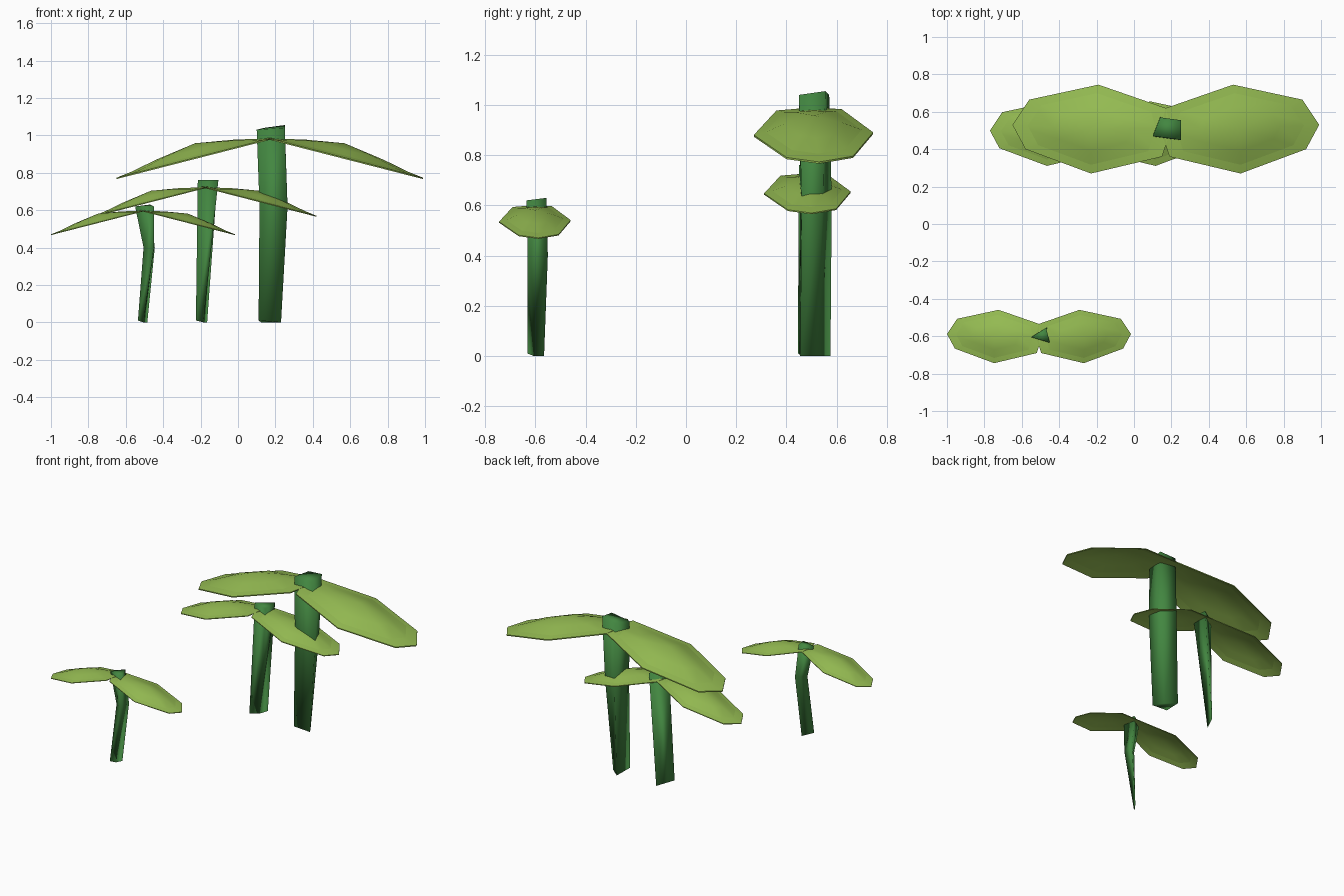
import bpy, bmesh, math

cube = bpy.data.objects.get("Cube")
if cube:
    bpy.data.objects.remove(cube, do_unlink=True)


def material(name, rgb):
    m = bpy.data.materials.new(name)
    m.use_nodes = True
    m.diffuse_color = (*rgb, 1)
    m.node_tree.nodes["Principled BSDF"].inputs["Base Color"].default_value = (*rgb, 1)
    return m


STEM = material("stem_green", (0.055, 0.24, 0.052))
LEAF = material("leaf_green", (0.30, 0.50, 0.085))


def loft(name, rings, mat, ends=None):
    """Skin counter-clockwise rings, bottom to top; close with caps or fans to end points."""
    bm = bmesh.new()
    loops = [[bm.verts.new(p) for p in ring] for ring in rings]
    n = len(loops[0])
    for a, b in zip(loops, loops[1:]):
        for i in range(n):
            j = (i + 1) % n
            bm.faces.new((a[i], a[j], b[j], b[i]))
    for k, loop in enumerate((loops[0][::-1], loops[-1])):
        if ends:
            tip = bm.verts.new(ends[k])
            for i in range(n):
                bm.faces.new((loop[i], loop[(i + 1) % n], tip))
        else:
            bm.faces.new(loop)
    mesh = bpy.data.meshes.new(name)
    bm.to_mesh(mesh)
    bm.free()
    mesh.materials.append(mat)
    obj = bpy.data.objects.new(name, mesh)
    bpy.context.collection.objects.link(obj)
    return obj


def shade(obj, angle):
    bpy.ops.object.select_all(action='DESELECT')
    obj.select_set(True)
    bpy.context.view_layer.objects.active = obj
    bpy.ops.object.shade_smooth_by_angle(angle=math.radians(angle))


# Leaf plan, running from the stem out to the tip
OUTLINE = [(-.03, 0), (.02, -.15), (.40, -.24), (.75, -.11),
           (.82, .02), (.73, .155), (.36, .235), (0, .11)]
MID = .40      # centre of the blade
SLOPE = -.256  # droop towards the tip


def leaf(name, base, size, side):
    def place(u, v, w):
        return (base[0] + side * size * u, base[1] + size * v,
                base[2] + size * (w + SLOPE * u))

    def ring(scale, w):
        return [place(MID + (u - MID) * scale, v * scale, w) for u, v in OUTLINE][::side]

    # hollow lower sheet, then the more arched upper sheet, which cross near the edge
    rings = [ring(.5, .034), ring(1, .003), ring(1, -.004), ring(.5, .045)]
    ends = (place(MID, 0, .055), place(MID, 0, .08))
    shade(loft(name, rings, LEAF, ends), 45)


# Stem cross-sections from the ground up, then leaf base and leaf size
PLANTS = {
    "tall": ([[(.11, .45, .01), (.23, .455, 0), (.19, .52, 0), (.125, .575, 0)],
              [(.115, .455, .62), (.265, .46, .62), (.235, .545, .62), (.14, .58, .62)],
              [(.10, .47, 1.03), (.25, .45, 1.04), (.25, .555, 1.055), (.14, .57, 1.04)]],
             (.17, .51, .98), 1),
    "middle": ([[(-.225, .445, .01), (-.185, .495, 0), (-.165, .56, 0)],
                [(-.215, .49, .76), (-.105, .45, .76), (-.11, .56, .76)]],
               (-.175, .485, .72), .726),
    "small": ([[(-.535, -.63, .01), (-.505, -.605, 0), (-.485, -.565, 0)],
               [(-.505, -.60, .40), (-.45, -.63, .40), (-.445, -.55, .40)],
               [(-.55, -.605, .62), (-.45, -.635, .62), (-.47, -.555, .63)]],
              (-.508, -.60, .595), .6),
}

for plant, (sections, base, size) in PLANTS.items():
    shade(loft(plant + "_stem", sections, STEM), 180)
    for label, side in (("left", 1), ("right", -1)):
        leaf(f"{plant}_{label}_leaf", base, size, side)
